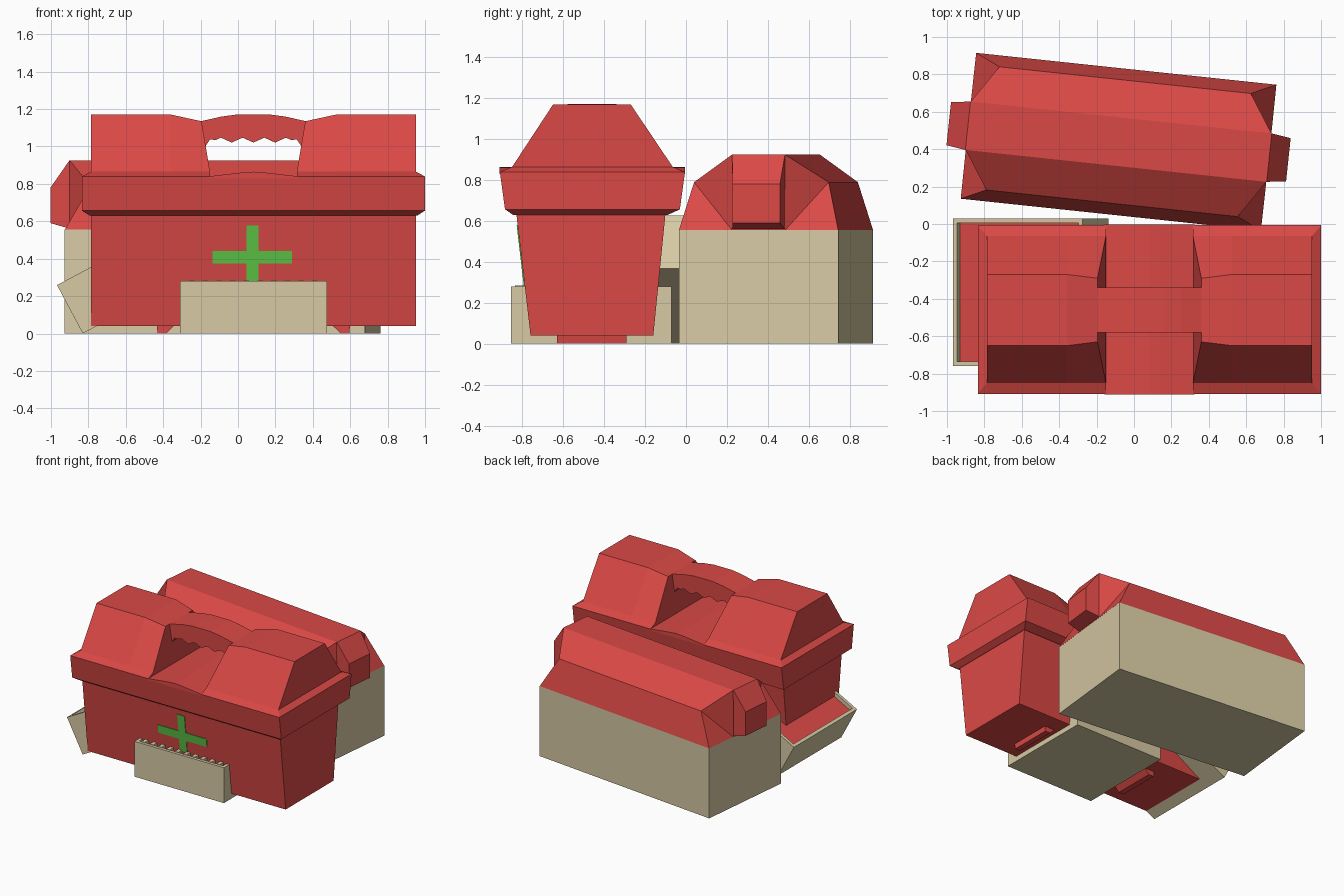
import bpy, bmesh, math
from mathutils import Matrix, Vector

if "Cube" in bpy.data.objects:
    bpy.data.objects.remove(bpy.data.objects["Cube"])


def material(name, rgb):
    m = bpy.data.materials.new(name)
    m.diffuse_color = (*rgb, 1)
    m.use_nodes = True
    m.node_tree.nodes["Principled BSDF"].inputs["Base Color"].default_value = m.diffuse_color
    return m


RED = material("red plastic", (0.70, 0.066, 0.06))
BEIGE = material("beige plastic", (0.68, 0.59, 0.37))
GREEN = material("green cross", (0.11, 0.57, 0.065))
CX = 0.0825  # centre of the front case in x


def finish(bm, name, mats, matrix=Matrix()):
    bmesh.ops.recalc_face_normals(bm, faces=bm.faces[:])
    me = bpy.data.meshes.new(name)
    bm.to_mesh(me)
    bm.free()
    for m in mats:
        me.materials.append(m)
    ob = bpy.data.objects.new(name, me)
    ob.matrix_world = matrix
    bpy.context.collection.objects.link(ob)
    return ob


def loft(name, rings, mat, matrix=Matrix()):
    """Bridge closed rings of points and cap both ends."""
    bm = bmesh.new()
    vs = [[bm.verts.new(p) for p in r] for r in rings]
    n = len(rings[0])
    for a, b in zip(vs, vs[1:]):
        for i in range(n):
            j = (i + 1) % n
            bm.faces.new((a[i], a[j], b[j], b[i]))
    bm.faces.new(vs[0])
    bm.faces.new(vs[-1])
    return finish(bm, name, [mat], matrix)


def rect(hx, y0, y1, z, cx=CX):
    return [(cx - hx, y0, z), (cx + hx, y0, z), (cx + hx, y1, z), (cx - hx, y1, z)]


def box(name, x0, x1, y0, y1, z0, z1, mat, matrix=Matrix()):
    c, h = (x0 + x1) / 2, (x1 - x0) / 2
    return loft(name, [rect(h, y0, y1, z0, c), rect(h, y0, y1, z1, c)], mat, matrix)


def open_tray(name, w, d, h, depth, floor_mat, matrix):
    """Shallow open tray with its corner at the origin."""
    bm = bmesh.new()
    bmesh.ops.create_cube(bm, size=1, matrix=Matrix.Translation((w / 2, d / 2, h / 2))
                          @ Matrix.Diagonal((w, d, h, 1)))
    top = max(bm.faces, key=lambda f: f.calc_center_median().z)
    bmesh.ops.inset_region(bm, faces=[top], thickness=0.035)
    floor = bmesh.ops.extrude_discrete_faces(bm, faces=[top])["faces"][0]
    bmesh.ops.translate(bm, verts=floor.verts[:], vec=(0, 0, -depth))
    floor.material_index = 1
    return finish(bm, name, [BEIGE, floor_mat], matrix)


# ---- front case: tapered body and flared rim
loft("case_body", [rect(0.868, -0.76, -0.16, 0.04), rect(0.868, -0.83, -0.10, 0.64)], RED)
loft("case_rim", [rect(0.875, -0.845, -0.09, 0.63), rect(0.917, -0.885, -0.03, 0.657),
                  rect(0.917, -0.91, -0.005, 0.84)], RED)

# low ridge between the two lid blocks
ridge = [(-0.24, 0.83), (-0.24, 0.84), (-0.06, 0.861), (0, 0.865), (0.06, 0.861), (0.24, 0.84), (0.24, 0.83)]
loft("lid_ridge", [[(CX + x, y, z) for x, z in ridge] for y in (-0.911, -0.004)], RED)

# lid blocks, one each side of the handle, and the feet under the body
full = [(-0.91, 0.84), (-0.85, 0.865), (-0.65, 1.17), (-0.27, 1.17), (-0.065, 0.865), (-0.005, 0.84)]
inner = [(-0.91, 0.84), (-0.85, 0.865), (-0.63, 1.135), (-0.29, 1.135), (-0.065, 0.865), (-0.005, 0.84)]
for side, s in (("left", -1), ("right", 1)):
    x = lambda d: CX + s * d
    rings = [[(x(0.917), y, 0.84) for y in (-0.91, -0.905, -0.65, -0.27, -0.01, -0.005)],
             [(x(0.869), y, min(z, 0.865)) for y, z in full],
             [(x(0.868), y, z) for y, z in full],
             [(x(0.44), y, z) for y, z in full],
             [(x(0.2325 + 0.045 * max(0, z - 0.865) / 0.27), y, z) for y, z in inner]]
    loft("lid_block_" + side, rings, RED)
    foot = [(0.42, 0.045), (0.517, 0.045), (0.512, 0.0), (0.467, 0.0)]
    loft("foot_" + side, [[(x(d), y, z) for d, z in foot] for y in (-0.63, -0.29)], RED)

# arched handle with finger grips
grip = [(-0.29, 1.133), (-0.17, 1.16), (-0.08, 1.172), (0.08, 1.172), (0.17, 1.16), (0.29, 1.133),
        (0.29, 0.97), (0.27, 0.98)]
for i in range(17):
    t = 0.232 - 0.464 * i / 16
    grip.append((t, 1.034 - 0.013 * math.cos(2 * math.pi * i / 4) * (1 if 0 < i < 16 else -0.3)))
grip += [(-0.27, 0.98), (-0.29, 0.97)]
loft("handle", [[(CX + d, y, z) for d, z in grip] for y in (-0.58, -0.34)], RED)

# green cross: one thin plate lying on the sloped front
a, b, l, w = 0.032, 0.033, 0.213, 0.15
cross = [(-l, -b), (-a, -b), (-a, -w + 0.02), (a, -w + 0.02), (a, -b), (l, -b),
         (l, b), (a, b), (a, w + 0.02), (-a, w + 0.02), (-a, b), (-l, b)]
front = lambda z: -0.76 - 0.07 * (z - 0.04) / 0.6
loft("cross_plate", [[(0.077 + p, front(0.408 + q) - o, 0.408 + q) for p, q in cross]
                     for o in (-0.003, 0.005)], GREEN)

# ---- level tray pushed through the case, with a row of ribs inside
open_tray("front_tray", 0.785, 0.785, 0.28, 0.03, BEIGE, Matrix.Translation((-0.31, -0.855, 0)))
for i in range(10):
    x0 = -0.262 + i * 0.073
    box("tray_rib", x0, x0 + 0.03, -0.835, -0.77, 0.24, 0.284, BEIGE)

# ---- tilted tray leaning against the left side
open_tray("tilted_tray", 0.785, 0.79, 0.293, 0.03, RED,
          Matrix.Translation((-0.83, -0.76, 0)) @ Matrix.Rotation(math.radians(-28), 4, 'Y'))

# ---- rear case, turned a little
turn = Matrix.Translation((-0.0825, 0.44, 0)) @ Matrix.Rotation(math.radians(-6.05), 4, 'Z')
box("rear_box", -0.807, 0.807, -0.392, 0.392, 0, 0.555, BEIGE, turn)

# faceted lid with notched corners: (half length, y, z)
prof = [(0.807, -0.392, 0.555), (0.676, -0.331, 0.79), (0.808, -0.13, 0.925),
        (0.808, 0.13, 0.925), (0.676, 0.331, 0.79), (0.807, 0.392, 0.555)]
bm = bmesh.new()
rows = {s: [bm.verts.new((s * u, y, z)) for u, y, z in prof] for s in (-1, 1)}
for i in range(6):
    j = (i + 1) % 6
    bm.faces.new((rows[-1][i], rows[-1][j], rows[1][j], rows[1][i]))
for s, r in rows.items():
    lo = bm.verts.new((s * 0.808, -0.13, 0.555))
    hi = bm.verts.new((s * 0.808, 0.13, 0.555))
    for f in ((r[0], r[1], lo), (r[1], r[2], lo), (r[2], r[3], hi, lo),
              (r[3], r[4], hi), (r[4], r[5], hi), (r[0], lo, hi, r[5])):
        bm.faces.new(f)
finish(bm, "rear_lid", [RED], turn)

# end grips of the rear lid
for side, s in (("left", -1), ("right", 1)):
    prof = [(0.78, 0.925), (0.81, 0.925), (0.913, 0.78), (0.913, 0.59), (0.805, 0.56), (0.78, 0.56)]
    rings = [[(s * u, k * (0.13 if u < 0.85 else 0.116), z) for u, z in prof] for k in (-1, 1)]
    loft("rear_grip_" + side, rings, RED, turn)
